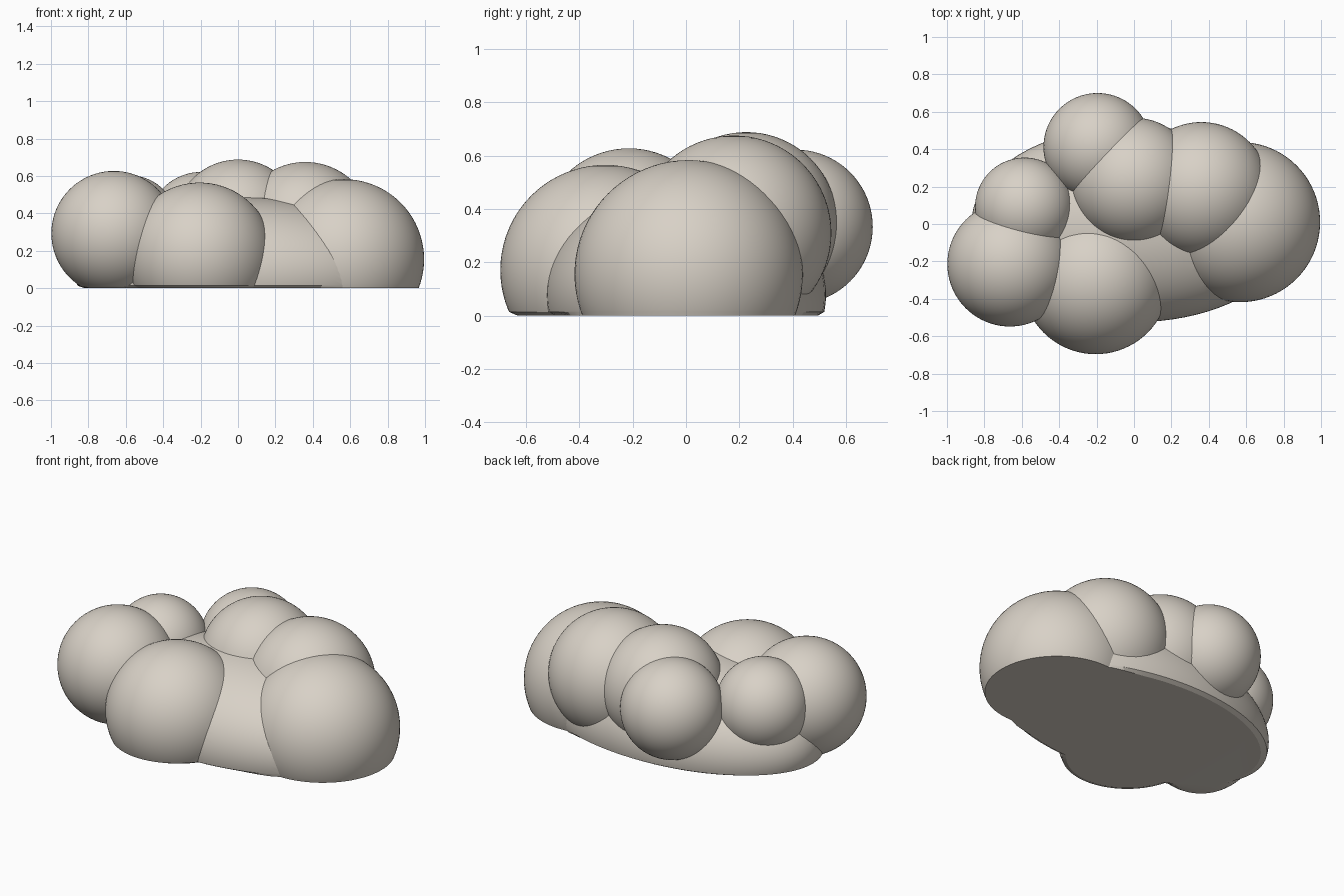
import bpy, bmesh

if "Cube" in bpy.data.objects:
    bpy.data.objects.remove(bpy.data.objects["Cube"])

stone = bpy.data.materials.new("warm beige")
stone.diffuse_color = (0.69, 0.64, 0.57, 1)
stone.use_nodes = True
stone.node_tree.nodes["Principled BSDF"].inputs["Base Color"].default_value = stone.diffuse_color


def ball(name, centre, radii):
    bpy.ops.mesh.primitive_uv_sphere_add(segments=80, ring_count=40, location=centre)
    ob = bpy.context.object
    ob.name = name
    ob.scale = radii
    bpy.ops.object.transform_apply(location=True, rotation=True, scale=True)
    return ob


# Wide low dome in the middle
body = ball("cloud_body", (0, 0, 0.08), (0.87, 0.525, 0.41))

# Round puffs around it: x, y, z, radius
puffs = [
    (0.567, 0.010, 0.155, 0.428),    # right
    (0.360, 0.180, 0.310, 0.365),    # back right
    (0.000, 0.226, 0.346, 0.342),    # back centre
    (-0.195, 0.411, 0.333, 0.289),   # far back
    (-0.585, 0.090, 0.340, 0.265),   # back left
    (-0.664, -0.214, 0.293, 0.334),  # left
    (-0.205, -0.302, 0.171, 0.394),  # front
]

# Merge every puff into the body
for x, y, z, r in puffs:
    puff = ball("puff", (x, y, z), (r, r, r))
    bpy.context.view_layer.objects.active = body
    mod = body.modifiers.new("join", 'BOOLEAN')
    mod.operation = 'UNION'
    mod.solver = 'EXACT'
    mod.object = puff
    bpy.ops.object.modifier_apply(modifier=mod.name)
    bpy.data.objects.remove(puff, do_unlink=True)

# Slice the underside flat, with a small chamfer around the foot
bm = bmesh.new()
bm.from_mesh(body.data)
for height in (0.014, 0.0):
    bmesh.ops.bisect_plane(bm, geom=bm.verts[:] + bm.edges[:] + bm.faces[:],
                           plane_co=(0, 0, height), plane_no=(0, 0, 1),
                           clear_inner=(height == 0.0))
rim = [e for e in bm.edges if e.is_boundary]
bmesh.ops.holes_fill(bm, edges=rim, sides=0)
for v in bm.verts:
    if abs(v.co.z) < 1e-4 and v.co.x < 0.5:
        k = 1 - 0.04 * min(1, (0.5 - v.co.x) / 0.15)
        v.co.x *= k
        v.co.y *= k
bmesh.ops.recalc_face_normals(bm, faces=bm.faces[:])
bm.to_mesh(body.data)
bm.free()

# Single colour, smooth puffs with sharp creases
body.data.materials.clear()
body.data.materials.append(stone)
for p in body.data.polygons:
    p.material_index = 0
bpy.ops.object.select_all(action='DESELECT')
body.select_set(True)
bpy.context.view_layer.objects.active = body
bpy.ops.object.shade_smooth_by_angle(angle=0.3)
